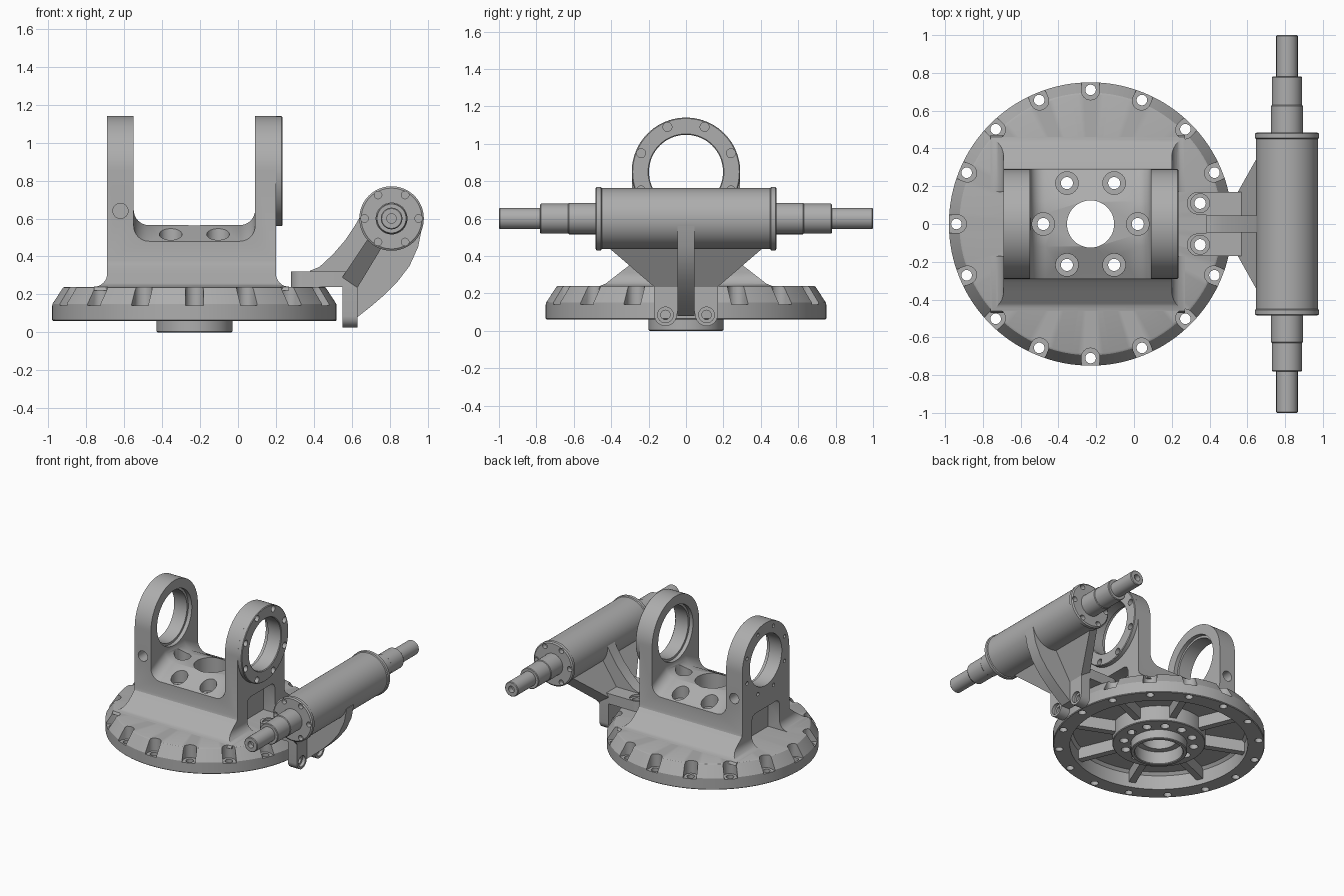
import bpy, bmesh
from math import sin, cos, radians, tau

if "Cube" in bpy.data.objects:
    bpy.data.objects.remove(bpy.data.objects["Cube"])

grey = bpy.data.materials.new("cast grey")
grey.use_nodes = True
grey.diffuse_color = (0.42, 0.42, 0.42, 1)
shader = next(n for n in grey.node_tree.nodes if n.type == 'BSDF_PRINCIPLED')
shader.inputs["Base Color"].default_value = grey.diffuse_color
shader.inputs["Roughness"].default_value = 0.5
CX = -0.23       # centre of the round base
parts = []


def arc(cx, cy, r, a0, a1, n=8):
    angles = [radians(a0 + (a1 - a0) * i / n) for i in range(n + 1)]
    return [(cx + r * cos(a), cy + r * sin(a)) for a in angles]


def polar(cx, cy, r, n, offset=0):
    return arc(cx, cy, r, offset, offset + 360, n)[:-1]


def place(p, axis, h):
    u, v = p
    return {'x': (h, u, v), 'y': (u, h, v), 'z': (u, v, h)}[axis]


def loft(name, stacks, wrap=False, keep=True):
    """Skin each stack of rings; cap the ends, or close it into a loop."""
    bm = bmesh.new()
    for rings in stacks:
        vs = [[bm.verts.new(p) for p in ring] for ring in rings]
        pairs = list(zip(vs, vs[1:]))
        if wrap:
            pairs.append((vs[-1], vs[0]))
        else:
            bm.faces.new(vs[0])
            bm.faces.new(vs[-1])
        for a, b in pairs:
            for i in range(len(a)):
                bm.faces.new((a[i - 1], a[i], b[i], b[i - 1]))
    bmesh.ops.recalc_face_normals(bm, faces=bm.faces)
    me = bpy.data.meshes.new(name)
    bm.to_mesh(me)
    bm.free()
    me.materials.append(grey)
    ob = bpy.data.objects.new(name, me)
    bpy.context.collection.objects.link(ob)
    if keep:
        parts.append(ob)
    return ob


def prism(name, profiles, axis, lo, hi, keep=True):
    return loft(name, [[[place(p, axis, h) for p in pr] for h in (lo, hi)]
                       for pr in profiles], keep=keep)


def lathe(name, pts, cx, cy, axis, wrap=False, n=96):
    rings = [[place(p, axis, h) for p in polar(cx, cy, r, n)] for r, h in pts]
    return loft(name, [rings], wrap)


def cut(ob, cutter, op='DIFFERENCE'):
    m = ob.modifiers.new("cut", 'BOOLEAN')
    m.object, m.operation, m.solver = cutter, op, 'EXACT'
    bpy.context.view_layer.objects.active = ob
    bpy.ops.object.modifier_apply(modifier=m.name)
    bpy.data.objects.remove(cutter)


def drill(ob, centres, r, axis, lo, hi, n=24):
    cut(ob, prism("drill", [polar(x, y, r, n) for x, y in centres], axis, lo, hi, False))


def mirrored(half):
    return half + [(-u, v) for u, v in reversed(half)]


# Round base, hollow below, with a stepped hub
base = lathe("round_base", [
    (0.125, 0.24), (0.125, 0.10), (0.17, 0.10), (0.17, 0.005), (0.175, 0),
    (0.195, 0), (0.2, 0.005), (0.2, 0.07), (0.325, 0.07), (0.33, 0.075),
    (0.33, 0.19), (0.61, 0.19), (0.63, 0.17), (0.63, 0.06), (0.745, 0.06),
    (0.75, 0.065), (0.75, 0.15), (0.695, 0.235), (0.685, 0.24)], CX, 0, 'z', True, 128)
slot = arc(0.705, 0, 0.048, 90, 270, 12) + [(0.85, -0.048), (0.85, 0.048)]
slots = []
for i in range(16):
    c, s = cos(tau * i / 16), sin(tau * i / 16)
    slots.append([(CX + u * c - v * s, u * s + v * c) for u, v in slot])
cut(base, prism("slots", slots, 'z', 0.14, 0.4, False))
drill(base, polar(CX, 0, 0.71, 16), 0.028, 'z', -0.1, 0.3)
drill(base, polar(CX, 0, 0.25, 12), 0.032, 'z', -0.1, 0.3)
lug_holes = [(0.35, -0.11), (0.35, 0.11)]
drill(base, lug_holes, 0.03, 'z', -0.1, 0.3)

# Radial ribs under the base
bars = []
for i in range(8):
    c, s = cos(tau * (i + 0.5) / 8), sin(tau * (i + 0.5) / 8)
    bars.append([(CX + u * c - v * s, u * s + v * c) for u, v in
                 ((0.32, -0.025), (0.64, -0.025), (0.64, 0.025), (0.32, 0.025))])
prism("base_ribs", bars, 'z', 0.10, 0.2)

# Yoke: front outline crossed with the rounded, flared side outline
front = ([(-0.76, 0.22)] + arc(-0.76, 0.31, 0.07, -90, 0) + [(-0.69, 1.2), (0.2, 1.2)]
         + arc(0.27, 0.31, 0.07, 180, 270) + [(0.27, 0.22)])
yoke = prism("yoke", [front], 'y', -0.6, 0.6)
side = ([(-0.47, 0.22), (-0.46, 0.24), (-0.43, 0.252), (-0.31, 0.345), (-0.295, 0.36),
         (-0.29, 0.38)] + arc(0, 0.85, 0.29, 180, 90, 24)[:-1])
cut(yoke, prism("side", [side + [(0, 1.14)] + [(-u, v) for u, v in reversed(side)]],
                'x', -1, 1, False), 'INTERSECT')

# Channel between the arms, with a floor falling away to front and back
channel = ([(-0.55, 1.5)] + arc(-0.47, 0.645, 0.08, 180, 270)
           + arc(0.01, 0.645, 0.08, 270, 360) + [(0.09, 1.5)])
cut(yoke, loft("channel", [[[(x, y, z - drop) for x, z in channel] for y, drop in
                            ((-0.5, 0.19), (-0.12, 0), (0.12, 0), (0.5, 0.19))]], keep=False))

# Recesses between the legs of both arms
recess = mirrored([(-0.17, 0.1), (-0.17, 0.44), (-0.158, 0.468), (-0.13, 0.48)])
for lo, hi in ((0.1, 0.5), (-0.95, -0.59)):
    cut(yoke, prism("recess", [recess], 'x', lo, hi, False))

# Bores and bolt holes of the yoke
drill(yoke, [(0, 0.85)], 0.198, 'x', -1, 1, 64)
for lo, hi in ((-0.58, -0.5), (0.05, 0.12)):
    drill(yoke, [(0, 0.85)], 0.215, 'x', lo, hi, 64)
drill(yoke, [(CX, 0)], 0.125, 'z', 0, 0.9, 48)
drill(yoke, polar(CX, 0, 0.25, 6), 0.06, 'z', 0.45, 0.9)
drill(yoke, polar(CX, 0, 0.25, 6), 0.032, 'z', 0, 0.8)
drill(yoke, polar(0, 0.85, 0.25, 8, 22.5), 0.014, 'x', -0.8, -0.66, 12)
for lo, hi in ((-0.5, -0.2), (0.2, 0.5)):
    drill(yoke, [(-0.62, 0.64)], 0.04, 'y', lo, hi)

# Bolted ring on the arm beside the shaft
ring = lathe("arm_ring", [(0.198, 0.2), (0.29, 0.2), (0.29, 0.23), (0.285, 0.235),
                          (0.203, 0.235), (0.198, 0.23)], 0, 0.85, 'x', True, 64)
drill(ring, polar(0, 0.85, 0.26, 8, 22.5), 0.024, 'x', 0.1, 0.3)

# Shaft housing and stepped shaft
SX, SZ = 0.81, 0.60
half = [(0.16, 0.485), (0.17, 0.478), (0.17, 0.455), (0.163, 0.45)]
housing = lathe("shaft_housing", half + [(r, -y) for r, y in reversed(half)], SX, SZ, 'y')
for lo, hi in ((-0.6, -0.45), (0.45, 0.6)):
    drill(housing, polar(SX, SZ, 0.143, 6), 0.02, 'y', lo, hi)
half = [(0.025, 0.96), (0.025, 1), (0.052, 1), (0.057, 0.995), (0.057, 0.78),
        (0.076, 0.78), (0.08, 0.775), (0.08, 0.63), (0.084, 0.625), (0.084, 0.47)]
lathe("stepped_shaft", half + [(r, -y) for r, y in reversed(half)], SX, SZ, 'y', n=48)

# Bracket: two-lug mounting plate over the base edge
lug = [(0.63, -0.17)] + arc(0.34, -0.11, 0.06, 270, 90, 12) + [(0.38, -0.05)]
plate = prism("mounting_plate", [lug + [(x, -y) for x, y in reversed(lug)]], 'z', 0.24, 0.32)
drill(plate, lug_holes, 0.05, 'z', 0.305, 0.4)
drill(plate, lug_holes, 0.03, 'z', 0.2, 0.4)

# Bracket: foot plate with two round lugs
foot = mirrored([(-0.17, 0.32)] + arc(-0.11, 0.085, 0.06, 180, 360, 12) + [(-0.04, 0.11)])
foot_plate = prism("foot_plate", [foot], 'x', 0.55, 0.63)
foot_holes = [(-0.11, 0.085), (0.11, 0.085)]
drill(foot_plate, foot_holes, 0.042, 'x', 0.605, 0.7)
drill(foot_plate, foot_holes, 0.025, 'x', 0.5, 0.7)

# Bracket: sloping plate widening toward the housing
lower = [(0.55, 0.29), (0.63, 0.235)]
upper = [(0.69, 0.50), (0.76, 0.45)]
loft("sloping_plate", [[
    [(x, s * 0.17, z) for s, (x, z) in zip((-1, -1, 1, 1), lower + lower[::-1])],
    [(x, s * 0.42, z) for s, (x, z) in zip((-1, -1, 1, 1), upper + upper[::-1])]]])

# Bracket: curved central rib
prism("central_rib", [[
    (0.63, 0.08), (0.70, 0.135), (0.77, 0.195), (0.84, 0.265), (0.905, 0.35), (0.95, 0.45),
    (0.972, 0.56), (0.81, 0.62), (0.65, 0.62), (0.615, 0.56), (0.565, 0.485), (0.50, 0.41),
    (0.43, 0.345), (0.38, 0.325), (0.38, 0.25), (0.56, 0.25), (0.56, 0.08)]], 'y', -0.045, 0.045)

# Smooth the curved faces, keep the machined edges sharp
bpy.ops.object.select_all(action='DESELECT')
for ob in parts:
    ob.select_set(True)
bpy.context.view_layer.objects.active = base
bpy.ops.object.shade_smooth_by_angle(angle=radians(30))
